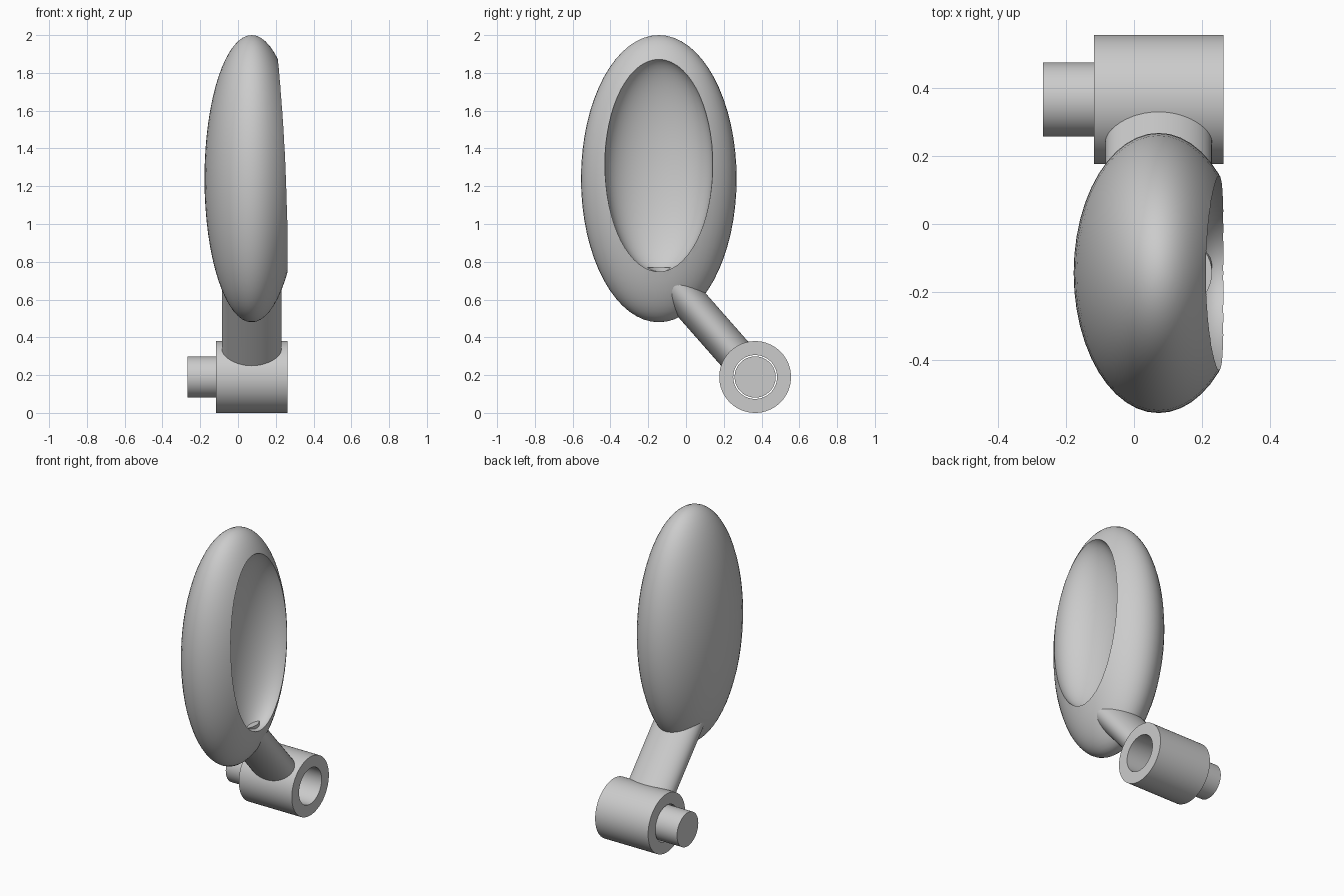
import bpy
import math
from mathutils import Vector

if "Cube" in bpy.data.objects:
    bpy.data.objects.remove(bpy.data.objects["Cube"], do_unlink=True)

grey = bpy.data.materials.new("plain grey")
grey.use_nodes = True
colour = (0.6, 0.6, 0.6, 1)
grey.diffuse_color = colour
grey.node_tree.nodes["Principled BSDF"].inputs["Base Color"].default_value = colour


def finish(name):
    obj = bpy.context.object
    obj.name = name
    obj.data.materials.clear()
    obj.data.materials.append(grey)
    return obj


def ellipsoid(name, centre, radii):
    bpy.ops.mesh.primitive_uv_sphere_add(segments=48, ring_count=32, location=centre)
    obj = finish(name)
    obj.scale = radii
    bpy.ops.object.transform_apply(location=False, rotation=False, scale=True)
    return obj


def cylinder_x(name, x0, x1, radius, y, z):
    bpy.ops.mesh.primitive_cylinder_add(
        vertices=64, radius=radius, depth=x1 - x0,
        location=((x0 + x1) / 2, y, z), rotation=(0, math.pi / 2, 0))
    return finish(name)


def carve(obj, cutter):
    mod = obj.modifiers.new("carve", "BOOLEAN")
    mod.operation = "DIFFERENCE"
    mod.solver = "EXACT"
    mod.object = cutter
    bpy.context.view_layer.objects.active = obj
    bpy.ops.object.modifier_apply(modifier=mod.name)
    bpy.data.objects.remove(cutter, do_unlink=True)


def smooth(obj):
    bpy.ops.object.select_all(action="DESELECT")
    obj.select_set(True)
    bpy.context.view_layer.objects.active = obj
    bpy.ops.object.shade_smooth_by_angle(angle=math.radians(35))


MID = 0.0725
HUB_Y, HUB_Z = 0.366, 0.19

# Oval body with a shallow oval hollow on its left side
bowl = ellipsoid("bowl", (MID, -0.144, 1.24), (0.25, 0.412, 0.76))
carve(bowl, ellipsoid("bowl_cutter", (0.245, -0.144, 1.313), (0.185, 0.286, 0.568)))

# Hub with a through bore
hub = cylinder_x("hub", -0.117, 0.263, 0.19, HUB_Y, HUB_Z)
carve(hub, cylinder_x("bore_cutter", -0.3, 0.4, 0.116, HUB_Y, HUB_Z))

# Peg sitting loosely in the bore
peg = cylinder_x("peg", -0.268, 0.1, 0.109, HUB_Y, HUB_Z)

# Slanted oval arm, its top cut level inside the bowl
along = Vector((0, -0.66, 0.75)).normalized()
across = Vector((1, 0, 0))
base = Vector((MID, HUB_Y, HUB_Z)) + along * 0.15
bpy.ops.mesh.primitive_cylinder_add(vertices=48, radius=1, depth=2)
arm = finish("arm")
for v in arm.data.vertices:
    top = v.co.z > 0
    point = base + across * v.co.x * 0.157 + along.cross(across) * v.co.y * 0.096
    if top:
        point += along * ((0.77 - point.z) / along.z)
    v.co = point
arm.data.update()

for part in (bowl, hub, peg, arm):
    smooth(part)
